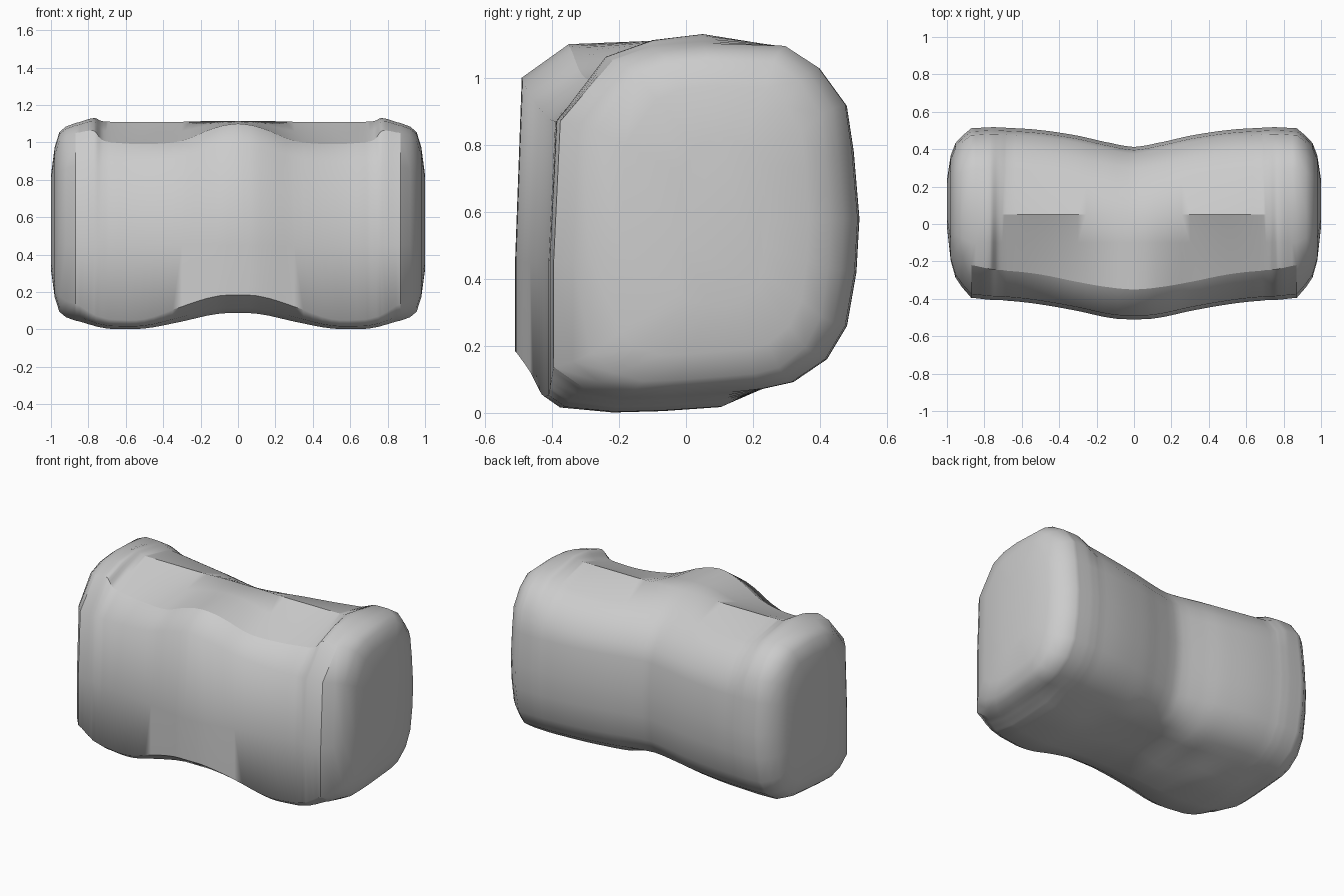
import bpy, bmesh, math

if "Cube" in bpy.data.objects:
    bpy.data.objects.remove(bpy.data.objects["Cube"], do_unlink=True)

# One plain grey for the whole body
grey = bpy.data.materials.new("plain_grey")
grey.use_nodes = True
COLOR = (0.6, 0.6, 0.6, 1)
grey.diffuse_color = COLOR
grey.node_tree.nodes["Principled BSDF"].inputs["Base Color"].default_value = COLOR

# Stations from the middle to one end: x, front y, back y, bottom z, toe height,
# shoulder z, lip y, lip z, saddle z, top z, drop of the rear top
STATIONS = [
    (0.00, -0.51, 0.415, 0.088, 0.095, 1.00, -0.35, 1.100, 1.110, 1.115, 0.060),
    (0.12, -0.503, 0.435, 0.081, 0.095, 0.98, -0.34, 1.078, 1.100, 1.115, 0.060),
    (0.30, -0.465, 0.475, 0.042, 0.080, 0.92, -0.31, 1.008, 1.060, 1.110, 0.060),
    (0.50, -0.43, 0.505, 0.005, 0.050, 0.88, -0.27, 0.990, 1.048, 1.110, 0.055),
    (0.68, -0.41, 0.517, 0.003, 0.050, 0.87, -0.25, 1.000, 1.055, 1.110, 0.040),
    (0.73, -0.407, 0.52, 0.010, 0.055, 0.87, -0.245, 1.015, 1.068, 1.114, 0.020),
    (0.77, -0.405, 0.52, 0.020, 0.060, 0.87, -0.24, 1.062, 1.112, 1.130, 0.005),
    (0.87, -0.395, 0.515, 0.047, 0.090, 0.87, -0.22, 1.050, 1.090, 1.103, 0.000),
]

# Rounded end cap: x, scale in y, scale in z
CAP = [(0.92, 0.89, 0.965), (0.955, 0.79, 0.91), (0.98, 0.62, 0.76), (1.0, 0.28, 0.48)]
CY, CZ = 0.13, 0.57

# Outline indices of the named corners
TOE, TOP, LIP, SHOULDER, FRONT = 0, 15, 17, 18, 19


def smooth_between(rows, steps):
    """Catmull-Rom rows, creased at the middle."""
    ext = [rows[0]] + rows + [rows[-1]]
    out = []
    for i in range(1, len(ext) - 2):
        p0, p1, p2, p3 = ext[i - 1:i + 3]
        for s in range(steps):
            t = s / steps
            row = [b + 0.5 * t * (c - a + t * (2 * a - 5 * b + 4 * c - d + t * (3 * (b - c) + d - a)))
                   for a, b, c, d in zip(p0, p1, p2, p3)]
            row[0] = p1[0] + t * (p2[0] - p1[0])
            out.append(tuple(row))
    return out + [rows[-1]]


def section(front, back, bottom, toe, shoulder, lip_y, lip_z, saddle, top, drop):
    """Closed outline in y, z, from the lower front edge round to the front wall."""
    return [
        (front, bottom + toe), (front + toe, bottom + 0.3 * toe), (front + 0.2, bottom),
        (-0.07, bottom + 0.004), (back - 0.41, bottom + 0.016), (back - 0.29, max(bottom + 0.02, 0.072)),
        (back - 0.20, max(bottom + 0.03, 0.092)), (back - 0.10, 0.16), (back - 0.04, 0.26),
        (back - 0.012, 0.42), (back - 0.003, 0.58), (back - 0.02, 0.78),
        (back - 0.04, 0.92 - drop), (back - 0.12, 1.03 - drop), (back - 0.22, 1.095 - drop),
        (0.05, top), (-0.10, saddle), (lip_y, lip_z), (front + 0.02, shoulder), (front, 0.45),
    ]


# Body: loft the sections, then close the end
bm = bmesh.new()
rings = [(r[0], section(*r[1:])) for r in smooth_between(STATIONS, 4)]
end = rings[-1][1]
corner = len(rings) - 1
rings += [(x, [(CY + (y - CY) * sy, CZ + (z - CZ) * sz) for y, z in end]) for x, sy, sz in CAP]
loops = [[bm.verts.new((x, y, z)) for y, z in pts] for x, pts in rings]
n = len(end)
for a, b in zip(loops, loops[1:]):
    for i in range(n):
        j = (i + 1) % n
        bm.faces.new((a[i], a[j], b[j], b[i]))
bm.faces.new(loops[-1])

# Crisp edges: the lip, the middle of the toe, the rear of each saddle, the front end corners
for index, start, stop in ((LIP, 0.0, 1.0), (TOE, 0.0, 0.35), (TOP, 0.25, 0.7)):
    for k in range(corner):
        if start <= rings[k][0] < stop:
            bm.edges.get((loops[k][index], loops[k + 1][index])).smooth = False
for i, j in ((LIP, SHOULDER), (SHOULDER, FRONT), (FRONT, TOE), (TOE, TOE + 1)):
    bm.edges.get((loops[corner][i], loops[corner][j])).smooth = False

# Mirror the half across x = 0
geom = bm.verts[:] + bm.edges[:] + bm.faces[:]
bmesh.ops.mirror(bm, geom=geom, axis='X', merge_dist=0.001)
bmesh.ops.remove_doubles(bm, verts=bm.verts[:], dist=0.0005)
bmesh.ops.recalc_face_normals(bm, faces=bm.faces[:])
mesh = bpy.data.meshes.new("bolster_body")
bm.to_mesh(mesh)
bm.free()
mesh.materials.append(grey)
body = bpy.data.objects.new("bolster_body", mesh)
bpy.context.collection.objects.link(body)

# Smooth shading that keeps the crisp edges
for o in bpy.context.selected_objects:
    o.select_set(False)
body.select_set(True)
bpy.context.view_layer.objects.active = body
bpy.ops.object.shade_smooth_by_angle(angle=math.radians(75), keep_sharp_edges=True)
